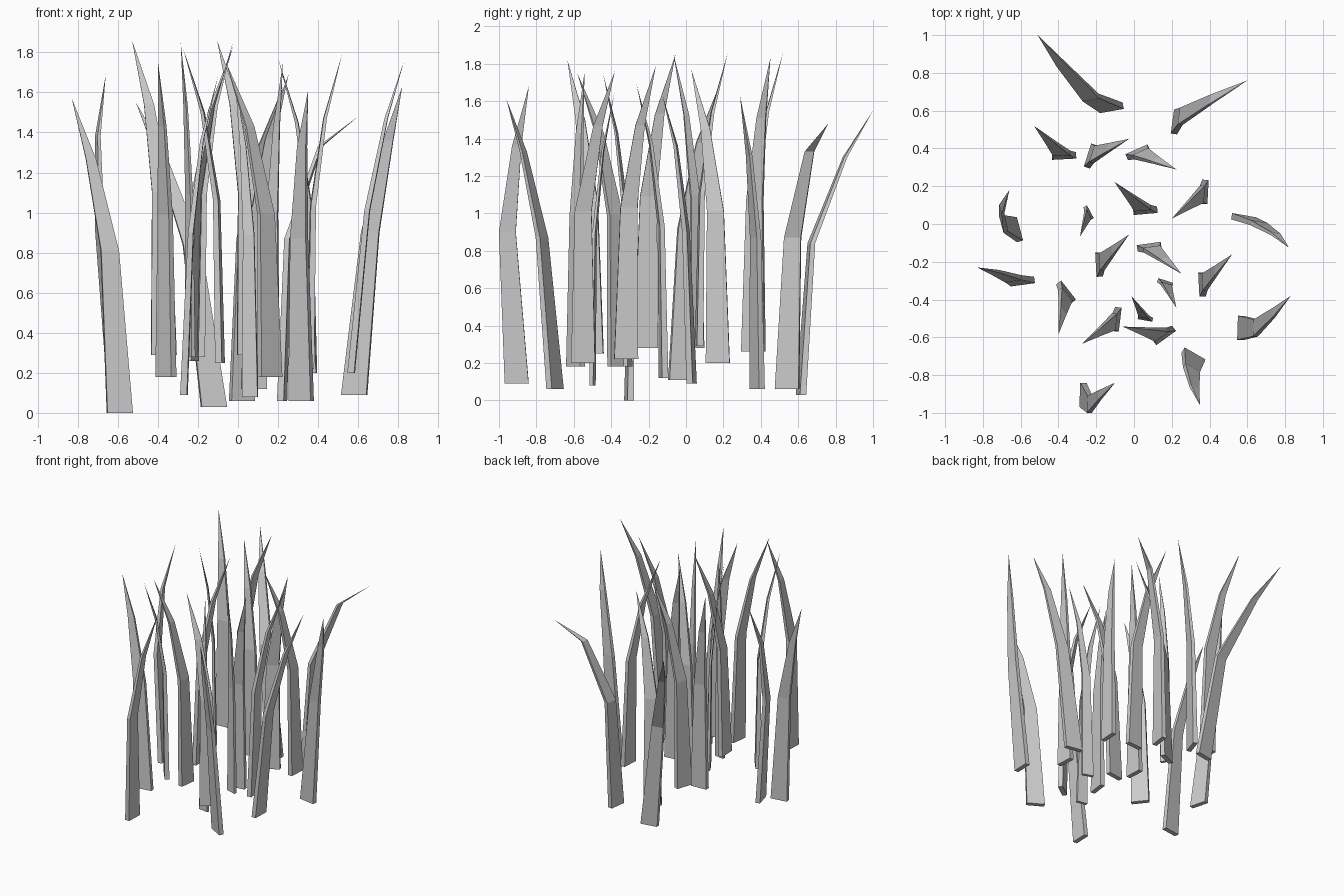
import bpy, bmesh
from math import cos, sin, radians
from mathutils import Vector

THICK = (0.034, 0.026, 0.016)
WIDTH = (0.128, 0.09, 0.05)


def blade(name, path, angle, scale=1.0):
    """Flat tapering blade: three rectangular sections and a pointed tip."""
    a = radians(angle)
    u, v = Vector((cos(a), sin(a), 0)), Vector((-sin(a), cos(a), 0))
    bm = bmesh.new()
    rings = []
    for p, w, t in zip(path, WIDTH, THICK):
        du, dv = u * w * scale / 2, v * t * scale / 2
        c = Vector(p)
        rings.append([bm.verts.new(c + i * du + j * dv)
                      for i, j in ((-1, -1), (1, -1), (1, 1), (-1, 1))])
    tip = bm.verts.new(path[3])
    bm.faces.new(rings[0][::-1])
    for lo, hi in zip(rings, rings[1:]):
        for k in range(4):
            n = (k + 1) % 4
            bm.faces.new((lo[k], lo[n], hi[n], hi[k]))
    for k in range(4):
        bm.faces.new((rings[-1][k], rings[-1][(k + 1) % 4], tip))
    bmesh.ops.recalc_face_normals(bm, faces=bm.faces)
    me = bpy.data.meshes.new(name)
    bm.to_mesh(me)
    bm.free()
    bpy.context.collection.objects.link(bpy.data.objects.new(name, me))


# Inner blades: base x, y, z, bend direction, horizontal scale
INNER = [
    (-0.37, 0.36, 0.29, 135, 1.0),
    (-0.23, 0.36, 0.26, 24, 1.0),
    (0.02, 0.38, 0.06, -24, 1.0),
    (0.06, 0.07, 0.29, 137, 1.0),
    (0.375, 0.17, 0.20, 219, 1.0),
    (-0.24, 0.06, 0.28, 250, 0.6),
    (-0.185, -0.215, 0.28, 45, 1.0),
    (0.08, -0.12, 0.12, -40, 1.0),
    (0.165, -0.31, 0.18, -66, 0.65),
    (0.36, -0.32, 0.22, 45, 1.0),
    (-0.36, -0.36, 0.18, 260, 1.0),
    (-0.09, -0.505, 0.25, 215, 1.0),
    (0.06, -0.50, 0.08, 122, 0.62),
    (0.16, -0.59, 0.18, 168, 1.0),
]
PROFILE = ((0, 0), (0.02, 0.81), (0.105, 1.25), (0.225, 1.57))
for i, (x, y, z, bend, s) in enumerate(INNER):
    c, d = cos(radians(bend)), sin(radians(bend))
    path = [(x + r * s * c, y + r * s * d, z + h) for r, h in PROFILE]
    blade(f"inner_blade_{i + 1}", path, bend + 48, s)

# Outer blades leaning outwards: section angle, base, mid, upper, tip
OUTER = [
    (10, (-0.12, 0.615, 0.03), (-0.23, 0.67), (-0.39, 0.85), (-0.51, 1.0, 1.55)),
    (82, (0.22, 0.54, 0.06), (0.25, 0.57), (0.41, 0.66), (0.60, 0.76, 1.48)),
    (105, (-0.62, -0.03, 0.11), (-0.69, 0.0), (-0.70, 0.08), (-0.66, 0.18, 1.69)),
    (8, (-0.59, -0.305, 0.0), (-0.64, -0.29), (-0.735, -0.255), (-0.83, -0.23, 1.57)),
    (-10, (0.58, 0.03, 0.09), (0.66, 0.0), (0.75, -0.055), (0.82, -0.125, 1.63)),
    (88, (0.565, -0.55, 0.20), (0.645, -0.55), (0.74, -0.47), (0.83, -0.38, 1.76)),
    (150, (0.315, -0.70, 0.06), (0.305, -0.77), (0.32, -0.87), (0.35, -0.96, 1.61)),
    (88, (-0.27, -0.905, 0.09), (-0.235, -0.955), (-0.18, -0.905), (-0.10, -0.84, 1.68)),
]
for i, (ang, b, m, up, t) in enumerate(OUTER):
    path = [b, (*m, b[2] + 0.81), (*up, b[2] + 1.27), t]
    blade(f"outer_blade_{i + 1}", path, ang)
